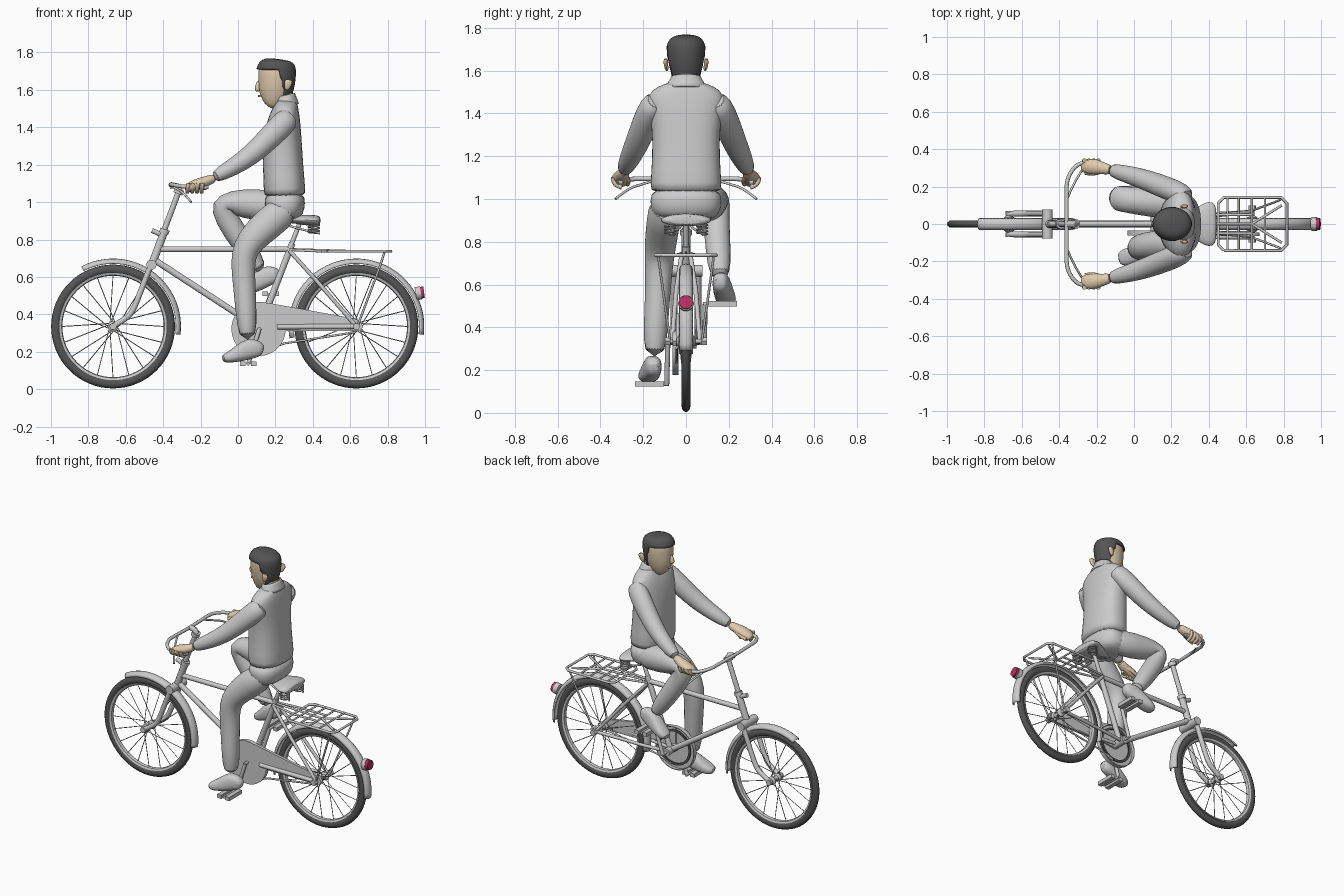
import bpy, bmesh, math
from mathutils import Vector
V = Vector

def material(name, c):
    m = bpy.data.materials.new(name)
    m.diffuse_color = (*c, 1)
    return m

DARK = material("dark_grey", (0.09, 0.09, 0.09))
SKIN = material("skin_tone", (0.75, 0.6, 0.42))
RED = material("red", (0.5, 0.03, 0.12))

def finish(name, bm, mat=None):
    bmesh.ops.recalc_face_normals(bm, faces=bm.faces)
    me = bpy.data.meshes.new(name)
    bm.to_mesh(me)
    bm.free()
    ob = bpy.data.objects.new(name, me)
    bpy.context.collection.objects.link(ob)
    if mat:
        me.materials.append(mat)
    return ob

def skin_rings(bm, rings, closed_ring=True, loop=False, caps=True):
    n, m = len(rings[0]), len(rings)
    for i in range(m if loop else m - 1):
        for j in range(n if closed_ring else n - 1):
            k, l = (i + 1) % m, (j + 1) % n
            bm.faces.new((rings[i][j], rings[i][l], rings[k][l], rings[k][j]))
    if caps and not loop:
        bm.faces.new(rings[0])
        bm.faces.new(rings[-1])

def loft(name, secs, mat=None, p=2, n=20, caps=True):
    """secs: (x, y, z, in-plane radius, sideways radius)"""
    bm, rings = bmesh.new(), []
    pts = [V(s[:3]) for s in secs]
    for i, s in enumerate(secs):
        t = (pts[min(i + 1, len(pts) - 1)] - pts[max(i - 1, 0)]).normalized()
        v = (V((0, 1, 0)) - t * t.y).normalized()
        u = v.cross(t)
        ring = []
        for j in range(n):
            c, d = math.cos(math.tau * j / n), math.sin(math.tau * j / n)
            c, d = (math.copysign(abs(q) ** (2 / p), q) for q in (c, d))
            ring.append(bm.verts.new(pts[i] + u * s[3] * c + v * s[4] * d))
        rings.append(ring)
    skin_rings(bm, rings, caps=caps)
    ob = finish(name, bm, mat)
    sub = ob.modifiers.new("smooth", 'SUBSURF')
    sub.levels = sub.render_levels = 1
    return ob

def lathe(name, prof, cx, cz, mat=None, a0=0, a1=360, n=64, closed=True):
    """Turn a (radius, y) profile about a sideways axle."""
    bm, full = bmesh.new(), a1 - a0 == 360
    rings = []
    for i in range(n if full else n + 1):
        a = math.radians(a0 + (a1 - a0) * i / n)
        rings.append([bm.verts.new((cx + r * math.cos(a), y, cz + r * math.sin(a))) for r, y in prof])
    skin_rings(bm, rings, closed, full, closed)
    return finish(name, bm, mat)

def tube(name, paths, r, mat=None, curved=False, res=3):
    cu = bpy.data.curves.new(name, 'CURVE')
    cu.dimensions = '3D'
    cu.bevel_depth, cu.bevel_resolution, cu.use_fill_caps = r, res, True
    for path in paths:
        sp = cu.splines.new('NURBS' if curved else 'POLY')
        sp.points.add(len(path) - 1)
        for q, co in zip(sp.points, path):
            q.co = (*co, 1)
        if curved:
            sp.order_u, sp.use_endpoint_u, sp.resolution_u = 3, True, 6
    ob = bpy.data.objects.new(name, cu)
    bpy.context.collection.objects.link(ob)
    bpy.ops.object.select_all(action='DESELECT')
    ob.select_set(True)
    bpy.context.view_layer.objects.active = ob
    bpy.ops.object.convert(target='MESH')
    if mat:
        ob.data.materials.append(mat)
    return ob

def both(path):
    return [[(x, s * y, z) for x, y, z in path] for s in (-1, 1)]

def block(name, c, size):
    bm = bmesh.new()
    bmesh.ops.create_cube(bm, size=1)
    for v in bm.verts:
        v.co = V(c) + V([a * b for a, b in zip(v.co, size)])
    return finish(name, bm)

# wheels
CZ = 0.335
for nm, cx, a0, a1 in (("front", -0.668, -7, 118), ("rear", 0.633, -7, 190)):
    circ = [math.tau * i / 12 for i in range(12)]
    lathe(nm + "_tyre", [(0.306 + 0.025 * math.cos(a), 0.02 * math.sin(a)) for a in circ], cx, CZ, DARK)
    lathe(nm + "_rim", [(0.287, -0.017), (0.287, 0.017), (0.275, 0.012), (0.271, 0), (0.275, -0.012)], cx, CZ)
    lathe(nm + "_hub", [(0.001, -0.045), (0.014, -0.045), (0.028, -0.034), (0.028, -0.028), (0.015, -0.02),
                        (0.015, 0.02), (0.028, 0.028), (0.028, 0.034), (0.014, 0.045), (0.001, 0.045)], cx, CZ, n=20)
    spokes = []
    for i in range(20):
        a, y = math.tau * i / 20, 0.03 * (-1) ** i
        b = a + (0.7 if i % 4 < 2 else -0.7)
        spokes.append([(cx + 0.025 * math.cos(b), y, CZ + 0.025 * math.sin(b)),
                       (cx + 0.276 * math.cos(a), 0, CZ + 0.276 * math.sin(a))])
    tube(nm + "_spokes", spokes, 0.0025, res=0)
    g = lathe(nm + "_mudguard", [(0.336, -0.032), (0.35, -0.028), (0.36, -0.015), (0.363, 0),
                                 (0.36, 0.015), (0.35, 0.028), (0.336, 0.032)], cx, CZ, None, a0, a1, 40, False)
    g.modifiers.new("thickness", 'SOLIDIFY').thickness = 0.004
    w = 0.07 if nm == "front" else 0.098
    tube(nm + "_axle", [[(cx, -w, CZ), (cx, w, CZ)]], 0.01)
    tube(nm + "_axle_nuts", [[(cx, s * (w - 0.025), CZ), (cx, s * w, CZ)] for s in (-1, 1)], 0.02, res=1)

# frame and steering
tube("top_tube", [[(-0.425, 0, 0.748), (0.275, 0, 0.748)]], 0.016)
tube("down_tube", [[(-0.445, 0, 0.69), (0.115, 0, 0.325)]], 0.018)
tube("seat_tube", [[(0.29, 0, 0.78), (0.115, 0, 0.325)]], 0.018)
tube("seat_post", [[(0.335, 0, 0.9), (0.28, 0, 0.76)]], 0.013)
tube("seat_stays", both([(0.275, 0.02, 0.74), (0.42, 0.045, 0.58), (0.633, 0.065, CZ)]), 0.011)
tube("chain_stays", both([(0.115, 0.025, 0.322), (0.3, 0.045, 0.325), (0.633, 0.065, CZ)]), 0.011)
tube("bottom_bracket", [[(0.115, -0.05, 0.325), (0.115, 0.05, 0.325)]], 0.026)
tube("steering_column", [[(-0.312, 0, 1.07), (-0.46, 0, 0.675)]], 0.016)
tube("head_tube", [[(-0.395, 0, 0.84), (-0.455, 0, 0.68)]], 0.022)
tube("head_rings", [[(-0.39, 0, 0.855), (-0.398, 0, 0.832)], [(-0.312, 0, 1.07), (-0.322, 0, 1.045)]], 0.027)
tube("lamp_bracket", [[(-0.46, 0, 0.848), (-0.395, 0, 0.82)]], 0.014)
tube("fork_crown", [[(-0.463, -0.077, 0.665), (-0.463, 0.077, 0.665)]], 0.028)
tube("fork_blades", both([(-0.46, 0.056, 0.68), (-0.51, 0.056, 0.55), (-0.56, 0.056, 0.42), (-0.6, 0.056, 0.375),
                          (-0.68, 0.054, 0.33)]), 0.016, curved=True)
tube("handlebar_stem", [[(-0.312, 0, 1.06), (-0.325, 0, 1.085), (-0.36, 0, 1.09)]], 0.018)
half = [(-0.36, 0.16, 1.095), (-0.36, 0.24, 1.095), (-0.31, 0.32, 1.085), (-0.24, 0.33, 1.08), (-0.16, 0.305, 1.08)]
tube("handlebar", [[(x, -y, z) for x, y, z in half[::-1]] + [(-0.36, 0, 1.09)] + half], 0.011, curved=True)
tube("grips", both([(-0.27, 0.322, 1.083), (-0.17, 0.308, 1.08)]), 0.016)
tube("brake_levers", both([(-0.355, 0.14, 1.09), (-0.33, 0.2, 1.07), (-0.29, 0.27, 1.05), (-0.25, 0.33, 1.0)]), 0.006, curved=True)

# chain case, chain and cranks
lathe("chain_disc", [(0.002, -0.062), (0.145, -0.062), (0.145, -0.035), (0.14, -0.035), (0.14, -0.055), (0.002, -0.055)], 0.11, 0.322)
lathe("chain_ring", [(0.105, -0.047), (0.12, -0.047), (0.12, -0.04), (0.105, -0.04)], 0.115, 0.325, DARK, n=40)
bm = bmesh.new()
outline = [(0.11, 0.467), (0.18, 0.458), (0.62, 0.378), (0.655, 0.362), (0.67, 0.335), (0.655, 0.312), (0.2, 0.312), (0.11, 0.3)]
skin_rings(bm, [[bm.verts.new((x, y, z)) for x, z in outline] for y in (-0.064, -0.045)])
finish("chain_case", bm)
tube("chain_case_ridge", [[(0.21, -0.064, 0.333), (0.63, -0.07, 0.335)]], 0.014)
tube("chain", [[(0.14, -0.044, 0.208), (0.25, -0.044, 0.245), (0.63, -0.044, 0.305)]], 0.006)
for s, px, pz in ((-1, 0.055, 0.135), (1, 0.175, 0.51)):
    side = "left" if s < 0 else "right"
    tube(side + "_crank", [[(0.115, s * 0.085, 0.325), (px, s * 0.09, pz)]], 0.012)
    tube(side + "_pedal_axle", [[(0.115, 0, 0.325), (0.115, s * 0.095, 0.325)],
                                [(px, s * 0.08, pz), (px, s * 0.23, pz)]], 0.009)
    for k in (-1, 1):
        block(side + "_pedal_pad", (px + k * 0.03, s * 0.17, pz), (0.03, 0.135, 0.025))

# carrier and reflector
c, w = 0.03, 0.142
x0, x1, z = 0.45, 0.818, 0.737
tube("carrier_frame", [[(x0 + c, -w, z), (x1 - c, -w, z), (x1, c - w, z), (x1, w - c, z), (x1 - c, w, z),
                        (x0 + c, w, z), (x0, w - c, z), (x0, c - w, z), (x0 + c, -w, z)]], 0.008)
tube("carrier_bars", [[(x, -w, z), (x, w, z)] for x in (0.5, 0.56, 0.63, 0.7)], 0.006)
tube("carrier_rails", [[(0.27, 0, 0.748), (0.63, 0, z)]] + both([(0.63, 0, z), (0.79, 0.1, z)])
     + both([(0.275, 0.02, 0.745), (0.45, 0.05, z), (0.63, 0.05, z)]), 0.007)
tube("carrier_struts", both([(0.785, 0.13, z), (0.76, 0.12, 0.66), (0.64, 0.075, 0.34)]), 0.006)
tube("reflector_cup", [[(0.95, 0, 0.51), (0.978, 0, 0.515)]], 0.037)
tube("reflector", [[(0.97, 0, 0.515), (0.995, 0, 0.518)]], 0.032, RED, res=5)

# saddle
loft("saddle", [(0.19, 0, 0.905, 0.014, 0.02), (0.25, 0, 0.912, 0.02, 0.036), (0.32, 0, 0.908, 0.025, 0.075),
                (0.38, 0, 0.903, 0.03, 0.122), (0.425, 0, 0.9, 0.03, 0.12), (0.442, 0, 0.9, 0.02, 0.09)])
tube("saddle_rails", both([(0.22, 0.015, 0.895), (0.3, 0.03, 0.865), (0.4, 0.07, 0.84)]), 0.006)
tube("saddle_springs", [[(0.405 + 0.03 * math.cos(i * 0.7), s * 0.075 + 0.025 * math.sin(i * 0.7), 0.832 + 0.0016 * i)
                         for i in range(32)] for s in (-1, 1)], 0.005, res=1)

# rider: trousers and shoes
loft("hips", [(0.255, 0, 0.9, 0.07, 0.12), (0.25, 0, 0.93, 0.1, 0.16), (0.25, 0, 0.99, 0.112, 0.172), (0.25, 0, 1.06, 0.105, 0.16)], p=2.4)
loft("left_leg", [(0.28, -0.095, 0.98, 0.085, 0.08), (0.17, -0.105, 0.895, 0.09, 0.08), (0.06, -0.12, 0.79, 0.078, 0.075),
                  (0.025, -0.125, 0.71, 0.068, 0.068), (0.03, -0.13, 0.6, 0.062, 0.06), (0.043, -0.14, 0.42, 0.057, 0.058),
                  (0.052, -0.148, 0.26, 0.048, 0.052)])
loft("right_leg", [(0.28, 0.095, 0.97, 0.085, 0.08), (0.1, 0.115, 0.985, 0.086, 0.08), (-0.04, 0.13, 1.0, 0.07, 0.07),
                   (-0.09, 0.137, 0.985, 0.068, 0.068), (-0.065, 0.14, 0.915, 0.065, 0.062), (0.03, 0.15, 0.77, 0.06, 0.06),
                   (0.13, 0.16, 0.62, 0.046, 0.05)])
shoe = [(0.137, 0.15, 0.205, 0.022, 0.022), (0.115, 0.15, 0.215, 0.045, 0.037), (0.06, 0.155, 0.22, 0.06, 0.042),
        (0.0, 0.168, 0.187, 0.043, 0.048), (-0.05, 0.18, 0.169, 0.03, 0.048), (-0.085, 0.187, 0.163, 0.018, 0.03)]
loft("left_shoe", [(x, -y, z, a, b) for x, y, z, a, b in shoe], p=2.5)
loft("right_shoe", [(x + 0.085, y + 0.01, z + 0.37 + 0.25 * x, a, b) for x, y, z, a, b in shoe], p=2.5)

# jacket, sleeves and hands
loft("jacket", [(0.25, 0, 1.03, 0.11, 0.165), (0.25, 0, 1.05, 0.113, 0.17), (0.24, 0, 1.2, 0.109, 0.158),
                (0.238, 0, 1.33, 0.104, 0.16), (0.245, 0, 1.43, 0.09, 0.178), (0.255, 0, 1.49, 0.074, 0.182),
                (0.262, 0, 1.525, 0.058, 0.135), (0.262, 0, 1.55, 0.05, 0.07)], p=2.4)
loft("collar", [(0.26, 0, 1.52, 0.068, 0.1), (0.257, 0, 1.55, 0.058, 0.082), (0.252, 0, 1.572, 0.054, 0.07)], caps=False
     ).modifiers.new("thickness", 'SOLIDIFY').thickness = 0.008
for s, nm in ((-1, "left"), (1, "right")):
    loft(nm + "_sleeve", [(0.285, s * 0.14, 1.465, 0.05, 0.04), (0.255, s * 0.16, 1.435, 0.068, 0.06), (0.17, s * 0.195, 1.345, 0.064, 0.062),
                          (0.065, s * 0.235, 1.245, 0.055, 0.056), (-0.03, s * 0.265, 1.185, 0.047, 0.048),
                          (-0.14, s * 0.292, 1.125, 0.034, 0.036)])
    loft(nm + "_hand", [(-0.12, s * 0.288, 1.132, 0.024, 0.028), (-0.16, s * 0.297, 1.115, 0.026, 0.03),
                        (-0.2, s * 0.305, 1.1, 0.032, 0.042), (-0.25, s * 0.31, 1.085, 0.028, 0.042),
                        (-0.285, s * 0.308, 1.065, 0.018, 0.03)], SKIN)
    tube(nm + "_fingers", [[(-0.19 - 0.025 * i, s * 0.34, 1.1), (-0.195 - 0.025 * i, s * 0.342, 1.065),
                            (-0.195 - 0.025 * i, s * 0.3, 1.055)] for i in range(4)], 0.011, SKIN, curved=True)
    tube(nm + "_thumb", [[(-0.18, s * 0.28, 1.1), (-0.22, s * 0.265, 1.085), (-0.26, s * 0.275, 1.07)]], 0.012, SKIN, curved=True)
    loft(nm + "_ear", [(0.258, s * 0.088, 1.598, 0.008, 0.007), (0.263, s * 0.092, 1.615, 0.018, 0.01),
                       (0.27, s * 0.095, 1.64, 0.025, 0.012), (0.272, s * 0.094, 1.658, 0.014, 0.009)], SKIN, n=10)

# head and hair
loft("neck", [(0.265, 0, 1.5, 0.05, 0.056), (0.25, 0, 1.56, 0.05, 0.056), (0.235, 0, 1.62, 0.05, 0.055)], SKIN)
head = [(0.165, 0, 1.508, 0.028, 0.03), (0.178, 0, 1.525, 0.055, 0.048), (0.192, 0, 1.565, 0.082, 0.066), (0.2, 0, 1.605, 0.092, 0.076),
        (0.204, 0, 1.65, 0.096, 0.082), (0.205, 0, 1.7, 0.098, 0.084), (0.206, 0, 1.73, 0.09, 0.076), (0.207, 0, 1.75, 0.068, 0.056),
        (0.208, 0, 1.757, 0.03, 0.026)]
loft("head", head, SKIN)
loft("nose", [(0.113, 0, 1.652, 0.008, 0.009), (0.106, 0, 1.625, 0.014, 0.013), (0.102, 0, 1.605, 0.018, 0.018), (0.112, 0, 1.592, 0.012, 0.014)], SKIN, n=10)
tube("lips", [[(0.118, -0.022, 1.568), (0.106, 0, 1.567), (0.118, 0.022, 1.568)]], 0.006, SKIN, curved=True)
hair = loft("hair", [(x, y, z + 0.009, a + 0.009, b + 0.008) for x, y, z, a, b in head], DARK, n=32)
bm = bmesh.new()
bm.from_mesh(hair.data)
bare = []
for f in bm.faces:
    q = f.calc_center_median()
    if q.z < 1.575 or (q.z < 1.7 and q.x < 0.215) or (q.z < 1.64 and q.x < 0.25):
        bare.append(f)
bmesh.ops.delete(bm, geom=bare, context='FACES')
bm.to_mesh(hair.data)
bm.free()
hair.modifiers.new("thickness", 'SOLIDIFY').thickness = 0.012

# smooth shading with sharp edges kept
bpy.ops.object.select_all(action='SELECT')
bpy.context.view_layer.objects.active = hair
bpy.ops.object.shade_smooth_by_angle(angle=math.radians(40))
